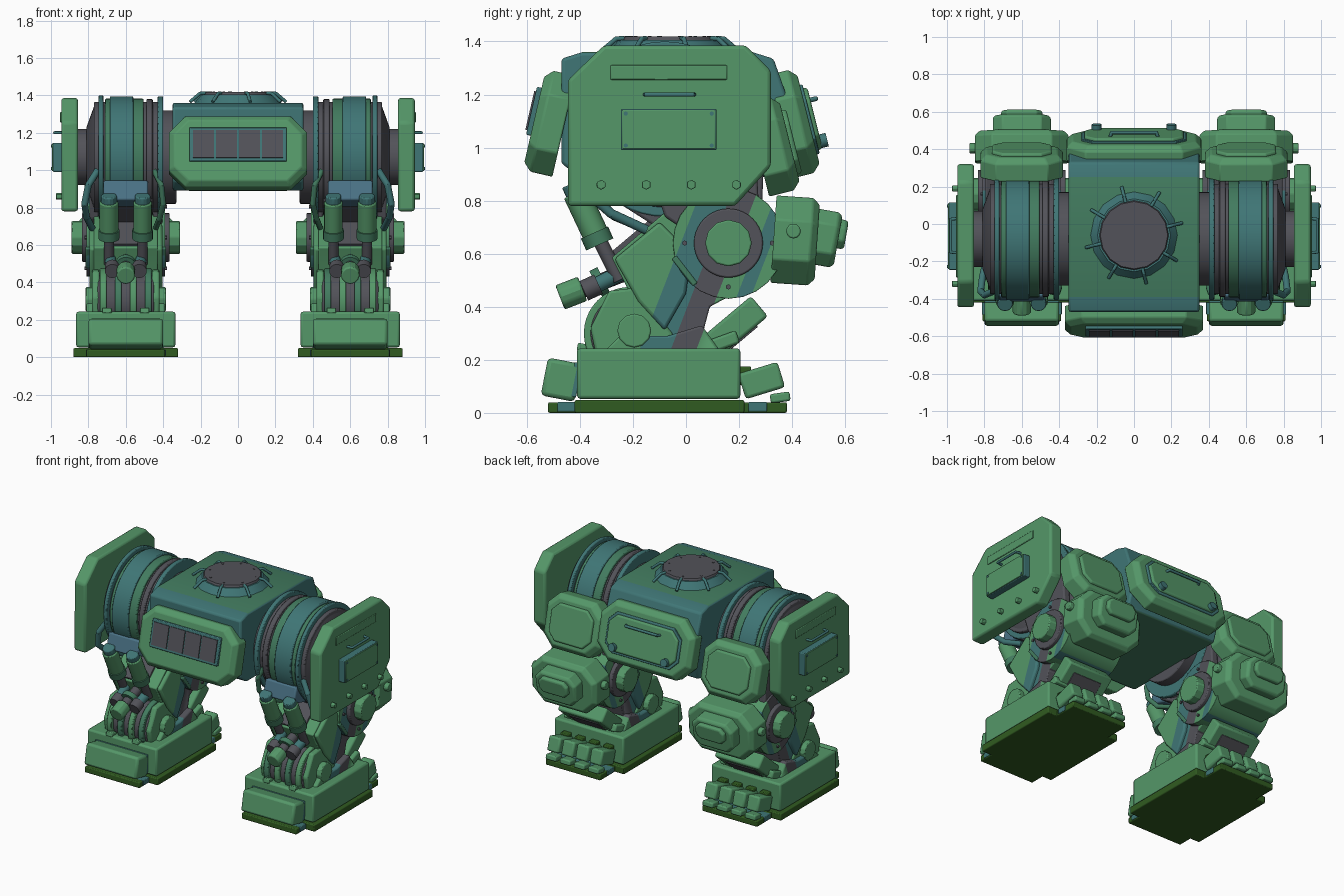
import bpy, bmesh
from math import radians, sin, cos, pi
from mathutils import Matrix, Vector

if "Cube" in bpy.data.objects:
    bpy.data.objects.remove(bpy.data.objects["Cube"])

def material(name, *rgb):
    m = bpy.data.materials.new(name)
    m.use_nodes = True
    m.diffuse_color = (*rgb, 1)
    m.node_tree.nodes["Principled BSDF"].inputs["Base Color"].default_value = (*rgb, 1)
    return m

GREEN = material("armour green", 0.09, 0.31, 0.14)
DEEP = material("deep green", 0.055, 0.20, 0.115)
TEAL = material("teal", 0.05, 0.18, 0.18)
GREY = material("gunmetal grey", 0.085, 0.085, 0.10)
SOLE = material("sole olive", 0.03, 0.105, 0.015)
BLUE = material("steel blue", 0.07, 0.17, 0.24)
I = Matrix()
LEG = 0.6

def finish(name, bm, mats, bevel=0.0, mirror=True):
    bmesh.ops.recalc_face_normals(bm, faces=bm.faces)
    me = bpy.data.meshes.new(name)
    bm.to_mesh(me)
    bm.free()
    me.shade_smooth()
    me.set_sharp_from_angle(angle=radians(28))
    ob = bpy.data.objects.new(name, me)
    bpy.context.collection.objects.link(ob)
    for m in mats:
        me.materials.append(m)
    if bevel:
        b = ob.modifiers.new("Bevel", "BEVEL")
        b.width, b.segments, b.limit_method = bevel, 2, "ANGLE"
    if mirror:
        ob.modifiers.new("Mirror", "MIRROR")
    return ob

def loft(rings, M=I):
    """Skin between equal rings of points and cap both ends."""
    bm = bmesh.new()
    vs = [[bm.verts.new(M @ Vector(p)) for p in r] for r in rings]
    n = len(vs[0])
    for a, b in zip(vs, vs[1:]):
        for i in range(n):
            bm.faces.new((a[i], a[(i + 1) % n], b[(i + 1) % n], b[i]))
    bm.faces.new(vs[0])
    bm.faces.new(vs[-1])
    return bm

def prism(name, profile, x0, x1, mat, bevel=0.01, mirror=True, camo=False):
    bm = loft([[(x, y, z) for y, z in profile] for x in (x0, x1)])
    if not camo:
        return finish(name, bm, [mat], bevel, mirror)
    # Diagonal painted bands cut across the part
    n = Vector((0, 0.93, -0.36))
    for s in (-0.25, -0.14, -0.05, 0.02, 0.07):
        bmesh.ops.bisect_plane(bm, geom=bm.verts[:] + bm.edges[:] + bm.faces[:], plane_co=n * s, plane_no=n)
    for f in bm.faces:
        s = f.calc_center_median().dot(n)
        f.material_index = 2 if -0.14 < s < -0.05 else 1 if -0.25 < s < -0.14 or 0.02 < s < 0.07 else 0
    return finish(name, bm, [mat, TEAL, GREY], bevel, mirror)

def box(name, c, size, mat, tilt=0, bevel=0.01, mirror=True, M=I):
    bm = bmesh.new()
    turn = Matrix.Rotation(radians(tilt), 4, "X") @ Matrix.Diagonal((*size, 1))
    bmesh.ops.create_cube(bm, size=1, matrix=M @ Matrix.Translation(c) @ turn)
    return finish(name, bm, [mat], bevel, mirror)

def tube(name, pts, r, mat, r2=None, sides=16, bevel=0.0, mirror=True, M=I):
    """Straight rods through the points, with rounded joints between them."""
    bm = bmesh.new()
    pts = [M @ Vector(p) for p in pts]
    for a, b in zip(pts, pts[1:]):
        turn = (b - a).to_track_quat("Z", "Y").to_matrix().to_4x4()
        bmesh.ops.create_cone(bm, cap_ends=True, segments=sides, radius1=r, radius2=r if r2 is None else r2,
                              depth=(b - a).length, matrix=Matrix.Translation((a + b) / 2) @ turn)
    for p in pts[1:-1]:
        bmesh.ops.create_icosphere(bm, subdivisions=2, radius=r, matrix=Matrix.Translation(p))
    return finish(name, bm, [mat], bevel, mirror)

def axle(name, x0, x1, y, z, r, mat, sides=40, bevel=0.006, r2=None):
    return tube(name, [(x0, y, z), (x1, y, z)], r, mat, r2, sides, bevel)

def frame(x, y, z, tilt, back=True):
    """Local space whose -y points out of an armour plate."""
    turn = Matrix.Rotation(pi if back else 0, 4, "Z") @ Matrix.Rotation(radians(tilt), 4, "X")
    return Matrix.Translation((x, y, z)) @ turn

def octagon(w, h, c, y):
    w, h = w / 2, h / 2
    quarter = [(w - c, h), (w, h - c)]
    corners = [(1, 1), (1, -1), (-1, -1), (-1, 1)]
    return [(sx * x, y, sz * z) for sx, sz in corners for x, z in quarter[::sx * sz]]

def plate(name, M, w, h, d, c, inset, mat, mirror=True):
    rings = [octagon(w, h, c, 0), octagon(w, h, c, inset - d), octagon(w - 2 * inset, h - 2 * inset, c * 0.85, -d)]
    return finish(name, loft(rings, M), [mat], 0.006, mirror)

# Hull: painted by face direction
hull = prism("hull", [(-.47, .94), (-.47, 1.335), (-.39, 1.36), (.25, 1.36), (.33, 1.335), (.42, 1.08),
                      (.36, .89), (-.40, .89)], -.35, .35, DEEP, 0.012, False)
hull.data.materials.append(TEAL)
for f in hull.data.polygons:
    f.material_index = 0 if abs(f.normal.z) > 0.99 else 1

# Front plate with four-pane grille
F = frame(0, -.46, 1.08, -13, False)
plate("front_plate", F, .74, .39, .115, .09, .03, GREEN, False)
box("grille_frame", (0, -.115, .03), (.52, .035, .185), TEAL, 0, .005, False, F)
for i in range(4):
    box(f"grille_pane_{i + 1}", (.123 * (i - 1.5), -.135, .03), (.114, .008, .15), GREY, 0, 0, False, F)

# Rear plate with handle and locks
B = frame(0, .36, 1.08, -14)
plate("rear_plate", B, .72, .40, .105, .10, .03, GREEN, False)
plate("rear_panel_seam", B, .56, .27, .115, .06, .004, TEAL, False)
plate("rear_panel", B, .53, .24, .13, .055, .008, GREEN, False)
tube("rear_handle", [(-.13, -.12, .07), (-.12, -.15, .07), (.12, -.15, .07), (.13, -.12, .07)], .009, TEAL,
     mirror=False, M=B)
tube("rear_lock", [(.2, -.12, -.09), (.2, -.155, -.09)], .026, TEAL, M=B)

# Roof hatch
H = Matrix.Translation((0, -.06, 0))
tube("hatch_ring", [(0, 0, 1.35), (0, 0, 1.405)], .24, TEAL, .195, mirror=False, M=H)
tube("hatch_lid", [(0, 0, 1.395), (0, 0, 1.418)], .19, GREY, .18, mirror=False, M=H)
for i in range(8):
    R = H @ Matrix.Rotation(i * pi / 4 + .25, 4, "Z")
    tube(f"hatch_clamp_{i + 1}", [(.18, 0, 1.412), (.21, 0, 1.41), (.265, 0, 1.365)], .009, TEAL, mirror=False, M=R)
    tube(f"hatch_bolt_{i + 1}", [(.15, 0, 1.41), (.15, 0, 1.421)], .007, GREY, sides=6, mirror=False, M=R)

# Shoulder drums: nested rings on one axle
for name, x0, x1, r, mat in (
        ("shoulder_hub", .33, .42, .25, GREY), ("drum_core", .41, .77, .295, GREY),
        ("inner_rim", .40, .43, .325, TEAL), ("inner_band", .455, .49, .31, GREY),
        ("drum_step", .505, .71, .312, DEEP), ("drum_band", .56, .685, .325, TEAL),
        ("outer_rim", .72, .745, .33, TEAL), ("plate_mount", .79, .87, .15, GREY)):
    axle(name, x0, x1, -.08, 1.07, r, mat, 48)
axle("drum_cone", .765, .81, -.08, 1.07, .285, GREY, r2=.16)

# Side armour
prism("side_armour", [(-.445, .78), (-.445, 1.255), (-.31, 1.385), (.225, 1.385), (.32, 1.29), (.32, .93),
                      (.185, .78)], .855, .945, GREEN, .014)
box("side_panel", (.965, -.065, 1.068), (.05, .36, .155), TEAL, 0, .005)
box("side_panel_face", (.991, -.065, 1.068), (.009, .352, .147), GREEN, 0, .003)
box("side_slot", (.945, -.065, 1.283), (.012, .44, .055), GREEN, 0, .004)
tube("side_handle", [(.94, -.155, 1.2), (.98, -.15, 1.2), (.98, .025, 1.2), (.94, .03, 1.2)], .008, TEAL)
for i in range(4):
    y, z = -.065 + .162 * (i % 2 * 2 - 1), 1.068 + .06 * (i // 2 * 2 - 1)
    axle(f"side_bolt_{i + 1}", .94, .972, -.32 + .17 * i, .86, .019, GREEN, 6, .003)
    axle(f"panel_rivet_{i + 1}", .98, .999, y, z, .008, TEAL, 8, 0)

# Thigh
prism("thigh", [(-.30, .98), (-.30, .82), (-.08, .68), (.12, .52), (.28, .62), (.30, 1.1)], .46, .74, GREY)
for name, x in (("thigh_side_inner", .43), ("thigh_side_outer", .77)):
    prism(name, [(-.14, .92), (-.08, .74), (.2, .55), (.28, .7), (.26, 1.02)], x - .025, x + .025, GREY)
T = frame(LEG, .27, .99, -14)
plate("thigh_guard", T, .44, .36, .125, .08, .03, GREEN)
plate("thigh_guard_face", T, .32, .25, .142, .055, .008, GREEN)

# Knee
KY, KZ = .16, .64
ring = [(KY + .21 * cos(i * pi / 12), KZ + .21 * sin(i * pi / 12)) for i in range(24)]
prism("knee_casing", ring, .39, .81, GREEN, .008, camo=True)
axle("knee_ring", .365, .835, KY, KZ, .13, GREY)
axle("knee_cap", .31, .89, KY, KZ, .088, GREEN, 12)
for i in range(4):
    a = i * pi / 2
    axle(f"knee_bolt_{i + 1}", .38, .82, KY + .165 * cos(a), KZ + .165 * sin(a), .01, GREY, 6, 0)
plate("knee_guard", frame(LEG, .33, .655, 4), .50, .33, .165, .09, .025, GREEN)
plate("knee_guard_step", frame(LEG, .47, .668, 10), .31, .21, .105, .05, .014, GREEN)
plate("knee_guard_face", frame(LEG, .56, .678, 10), .22, .11, .045, .03, .008, GREEN)
axle("knee_guard_bolt", .32, .88, .405, .685, .028, GREEN, 12)

# Shin and ankle
prism("shin", [(-.28, .585), (-.08, .755), (.06, .80), (.22, .47), (.09, .40), (.05, .25), (-.13, .25),
               (-.20, .43)], .43, .77, GREEN, .012, camo=True)
prism("shin_plate", [(-.27, .58), (-.10, .72), (.02, .60), (.0, .45), (-.08, .31), (-.18, .42)],
      .405, .795, GREEN, .012, camo=True)
box("shin_front_channel", (LEG, -.185, .672), (.18, .23, .025), GREY, 40, .005)
box("shin_latch", (LEG, -.005, .535), (.43, .022, .13), DEEP, 38, .005)
for name, x in (("ankle_casing_inner", .42), ("ankle_casing_outer", .74)):
    prism(name, [(-.36, .32), (-.29, .46), (-.20, .47), (-.05, .30), (-.05, .22), (-.34, .22)], x, x + .04, GREEN)
axle("ankle_core", .45, .75, -.21, .30, .15, GREY)
axle("ankle_cap", .385, .815, -.195, .31, .064, GREEN, 12)
for i in range(4):
    x = .48 + .08 * i
    axle(f"ankle_hoop_{i + 1}", x - .018, x + .018, -.21, .30, .175, GREEN if i % 2 else DEEP)
prism("ankle_skirt", [(-.31, .23), (-.25, .29), (-.07, .29), (.06, .33), (.13, .23)], .39, .81, GREEN, camo=True)
box("heel_guard", (LEG, .185, .325), (.34, .24, .10), GREEN, 40, .012)
box("heel_guard_inset", (LEG, .217, .287), (.22, .13, .012), GREY, 40, .003)
box("heel_plate", (LEG, .12, .26), (.40, .16, .05), GREEN, 20)

# Front pistons and hoses
box("piston_mount", (LEG, -.335, .875), (.24, .14, .11), BLUE, -15)
for n, x in (("inner", .51), ("outer", .69)):
    xs = x + (LEG - x) * .2
    tube(n + "_piston_fork", [(x, -.43, .865), (x, -.40, .80)], .042, TEAL, sides=12, bevel=.006)
    tube(n + "_piston", [(x, -.415, .83), (x, -.33, .65)], .05, GREEN, bevel=.006)
    tube(n + "_piston_collar", [(x, -.345, .68), (x, -.325, .635)], .056, DEEP)
    tube(n + "_piston_rod", [(x, -.33, .66), (x, -.25, .50)], .027, GREY)
    tube(n + "_strut", [(xs, -.36, .47), (x, -.18, .56)], .03, TEAL)
    tube(n + "_strut_head", [(xs, -.385, .46), (xs, -.33, .485)], .04, GREY)
tube("centre_strut", [(LEG, -.42, .455), (LEG, -.2, .54)], .032, GREY)
tube("centre_strut_head", [(LEG, -.475, .435), (LEG, -.39, .468)], .05, GREEN, sides=12, bevel=.008)
tube("centre_strut_collar", [(LEG, -.34, .485), (LEG, -.31, .50)], .055, DEEP)
tube("outer_hose", [(.75, -.36, 1.0), (.80, -.38, .92), (.82, -.36, .82), (.81, -.28, .75), (.78, -.15, .69)], .018, TEAL)
tube("inner_hose", [(.45, -.36, 1.0), (.41, -.37, .92), (.40, -.34, .82), (.42, -.27, .74), (.44, -.15, .69)], .015, DEEP)

# Foot
box("foot", (LEG, -.103, .148), (.53, .615, .19), GREEN, 0, .012)
box("foot_toe_cap", (LEG, -.47, .125), (.40, .13, .145), GREEN, -11, .016)
box("toe_cap_collar", (LEG, -.417, .125), (.40, .03, .13), TEAL, -11, .004)
for n, x in (("inner", .5), ("outer", .7)):
    box(n + "_toe_cap_hinge", (x, -.385, .245), (.05, .05, .03), GREEN, -11, .005)
box("sole", (LEG, -.10, .024), (.56, .64, .048), SOLE, 0, .006)
for n, y, d, joint in (("front", -.46, .12, -.45), ("rear", .28, .20, .27)):
    box(f"sole_{n}", (LEG, y, .02), (.42, d, .04), SOLE, 0, .006)
    box(f"sole_{n}_joint", (LEG, joint, .023), (.428, .07, .036), TEAL, 0, .004)
for i in range(4):
    x = LEG + .108 * (i - 1.5)
    box(f"rear_toe_{i + 1}", (x, .285, .122), (.09, .155, .10), GREEN, 17, .012)
    box(f"rear_toe_tip_{i + 1}", (x, .355, .058), (.08, .075, .035), GREEN, 8, .008)
    box(f"rear_toe_joint_{i + 1}", (x, .21, .14), (.06, .07, .07), SOLE, 0, .005)
